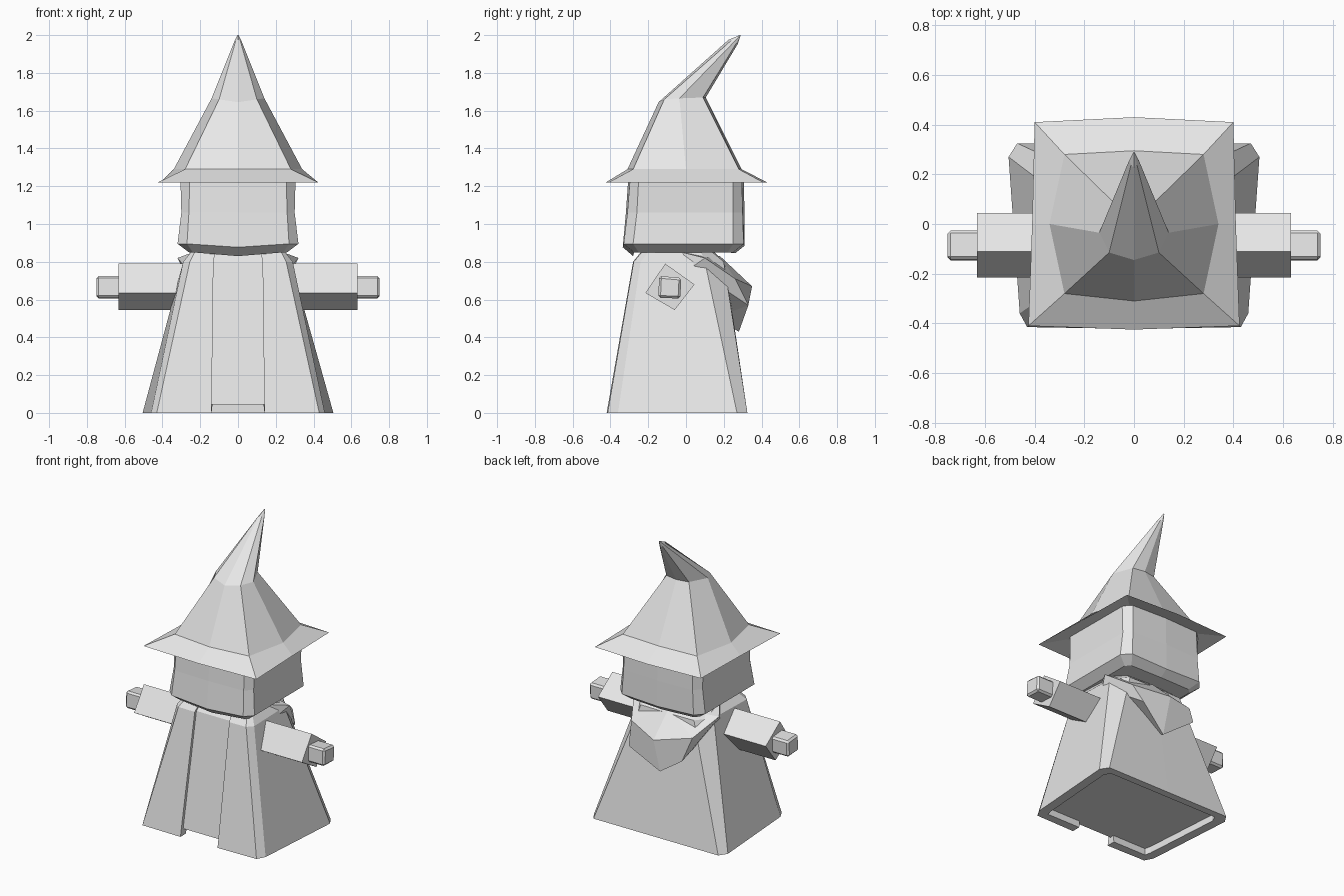
import bpy, bmesh

if "Cube" in bpy.data.objects:
    bpy.data.objects.remove(bpy.data.objects["Cube"])

cloth = bpy.data.materials.new("light_grey")
cloth.diffuse_color = (0.8, 0.8, 0.8, 1)
cloth.use_nodes = True
cloth.node_tree.nodes["Principled BSDF"].inputs["Base Color"].default_value = cloth.diffuse_color


def finish(name, bm):
    """Clean the mesh and add it to the scene as a flat shaded object."""
    bmesh.ops.remove_doubles(bm, verts=bm.verts, dist=0.0005)
    bmesh.ops.recalc_face_normals(bm, faces=bm.faces)
    me = bpy.data.meshes.new(name)
    bm.to_mesh(me)
    bm.free()
    me.materials.append(cloth)
    ob = bpy.data.objects.new(name, me)
    bpy.context.collection.objects.link(ob)
    return ob


def mirrored(half):
    """Full ring from its right half, listed front to back."""
    return half + [(-x, y, z) for x, y, z in reversed(half) if x > 0]


def at(z, pts):
    return [(x, y, z) for x, y in pts]


def loft(name, half_rings):
    """Skin stacked mirrored rings and cap both ends."""
    bm = bmesh.new()
    rings = [[bm.verts.new(p) for p in mirrored(h)] for h in half_rings]
    n = len(rings[0])
    for a, b in zip(rings, rings[1:]):
        for i in range(n):
            j = (i + 1) % n
            bm.faces.new((a[i], a[j], b[j], b[i]))
    bm.faces.new(rings[0])
    bm.faces.new(rings[-1])
    return finish(name, bm)


# Hat: hollow brim, cone and bent tip
brim = [(0, -.425), (.425, -.41), (.41, 0), (.40, .41), (0, .43)]
loft("hat", [
    at(1.25, [(x * .7, y * .7) for x, y in brim]),
    at(1.22, brim),
    at(1.29, [(0, -.31), (.28, -.28), (.34, 0), (.28, .28), (0, .295)]),
    [(0, -.145, 1.645), (.10, -.115, 1.66), (.14, -.035, 1.665),
     (.085, .09, 1.67), (0, .105, 1.67)],
    [(0, .225, 1.975), (.012, .238, 1.97), (.02, .255, 1.965),
     (.012, .268, 1.96), (0, .275, 1.955)],
    [(0, .284, 2.0), (.002, .286, 2.0), (.003, .287, 2.0),
     (.002, .289, 2.0), (0, .29, 2.0)],
])

# Head: rounded box with a jaw that tucks in
loft("head", [
    [(0, -.28, .83), (.24, -.275, .85), (.26, -.25, .85),
     (.26, .22, .85), (.23, .25, .85), (0, .26, .845)],
    [(0, -.335, .877), (.27, -.33, .895), (.32, -.28, .895),
     (.32, .25, .895), (.27, .305, .895), (0, .31, .885)],
    at(1.06, [(0, -.318), (.26, -.31), (.30, -.26),
              (.30, .25), (.26, .30), (0, .31)]),
    at(1.25, [(0, -.305), (.255, -.295), (.305, -.25),
              (.305, .25), (.255, .295), (0, .305)]),
])

# Robe: flared shell with a recessed front panel, notch and raised floor
hem = [(.14, -.39), (.14, -.42), (.43, -.415), (.46, -.36),
       (.505, .27), (.47, .325), (0, .325)]
inner = [(.135, -.36), (.14, -.36), (.39, -.36), (.40, -.32),
         (.44, .23), (.42, .275), (0, .275)]


def notched(pts):
    return [(x, y, .045 if i == 0 else 0) for i, (x, y) in enumerate(pts)]


loft("robe", [
    at(.045, inner), notched(inner), notched(hem),
    at(.80, [(.13, -.262), (.13, -.28), (.255, -.277), (.29, -.24),
             (.28, .10), (.20, .20), (0, .205)]),
    at(.85, [(.12, -.22), (.12, -.24), (.23, -.235), (.25, -.20),
             (.23, .08), (.17, .14), (0, .15)]),
])

# Neck
bm = bmesh.new()
bmesh.ops.create_cube(bm, size=1)
for v in bm.verts:
    v.co = (v.co.x * .34, v.co.y * .3 - .02, .86 + v.co.z * .1)
finish("neck", bm)

# Hood hanging down the back
half = {
    "t0": (0, .18, .83), "t1": (.24, -.02, .85), "k": (.32, .10, .82),
    "g": (.23, .26, .71), "d": (0, .35, .67), "h": (.20, .33, .57),
    "f": (0, .28, .43), "l": (.28, .03, .77), "j": (0, .15, .50),
}
hood_faces = ["t0 t1 k", "t0 k g", "t0 g d", "d g h f", "k l h g",
              "f h j", "h l j", "l k t1", "t0 j l t1"]
bm = bmesh.new()
for side in (1, -1):
    v = {k: bm.verts.new((p[0] * side, p[1], p[2])) for k, p in half.items()}
    for f in hood_faces:
        bm.faces.new([v[k] for k in f.split()])
finish("hood", bm)

# Sleeves (tilted square tubes) and chamfered hands
sleeve = [(-.11, .79), (.045, .68), (-.06, .545), (-.215, .635)]
hand = [(-.142, .725), (-.025, .715), (-.03, .605), (-.147, .61)]


def bar(name, section, x0, x1, bevel=0):
    bm = bmesh.new()
    a = [bm.verts.new((x0, y, z)) for y, z in section]
    b = [bm.verts.new((x1, y, z)) for y, z in section]
    for i in range(4):
        j = (i + 1) % 4
        bm.faces.new((a[i], a[j], b[j], b[i]))
    bm.faces.new(a)
    bm.faces.new(b)
    bmesh.ops.recalc_face_normals(bm, faces=bm.faces)
    if bevel:
        bmesh.ops.bevel(bm, geom=bm.edges[:], offset=bevel, segments=1,
                        affect='EDGES')
    finish(name, bm)


for side, label in ((1, "right"), (-1, "left")):
    bar(label + "_sleeve", sleeve, side * .15, side * .632)
    bar(label + "_hand", hand, side * .58, side * .75, .012)
